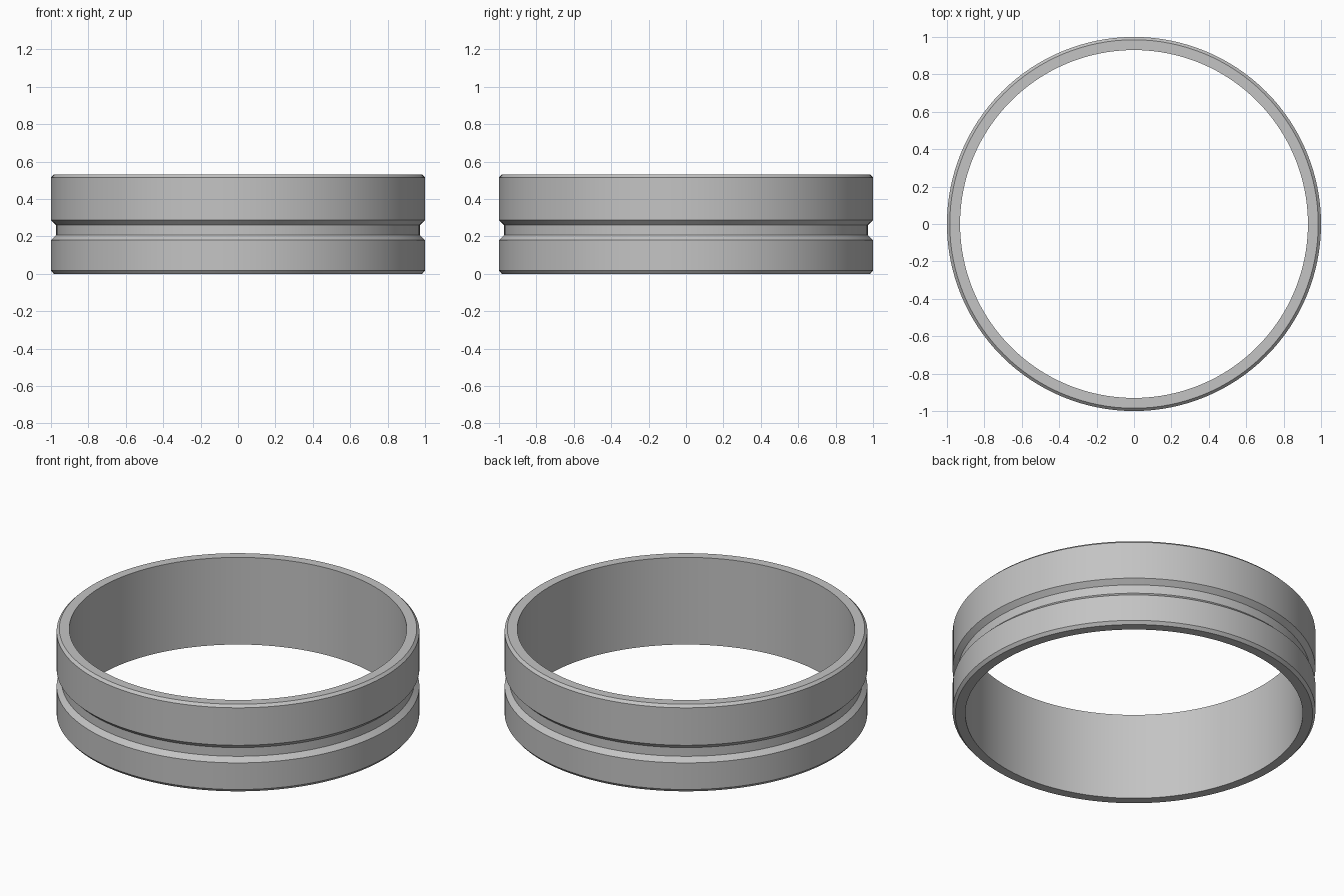
import bpy
import bmesh
import math

cube = bpy.data.objects.get("Cube")
if cube:
    bpy.data.objects.remove(cube, do_unlink=True)

SEGMENTS = 128

# Grey metal
metal = bpy.data.materials.new("grey_metal")
metal.use_nodes = True
grey = (0.55, 0.55, 0.55, 1)
metal.diffuse_color = grey
metal.node_tree.nodes["Principled BSDF"].inputs["Base Color"].default_value = grey

# Ring cross-section as (radius, height): chamfered rims and an outer groove
profile = [
    (0.93, 0), (0.985, 0), (1, 0.018),
    (1, 0.18), (0.972, 0.207), (0.972, 0.26), (1, 0.287),
    (1, 0.515), (0.985, 0.53), (0.93, 0.53),
]

# Revolve the section into a closed ring
bm = bmesh.new()
loops = []
for i in range(SEGMENTS):
    a = 2 * math.pi * i / SEGMENTS
    loops.append([bm.verts.new((r * math.cos(a), r * math.sin(a), z)) for r, z in profile])
for i, here in enumerate(loops):
    there = loops[(i + 1) % SEGMENTS]
    for j in range(len(profile)):
        k = (j + 1) % len(profile)
        bm.faces.new((here[j], there[j], there[k], here[k]))
bmesh.ops.recalc_face_normals(bm, faces=bm.faces)

mesh = bpy.data.meshes.new("grooved_ring")
bm.to_mesh(mesh)
bm.free()
mesh.materials.append(metal)
ring = bpy.data.objects.new("grooved_ring", mesh)
bpy.context.collection.objects.link(ring)

# Smooth walls, crisp chamfer edges
bpy.ops.object.select_all(action="DESELECT")
ring.select_set(True)
bpy.context.view_layer.objects.active = ring
bpy.ops.object.shade_smooth_by_angle(angle=math.radians(25))
